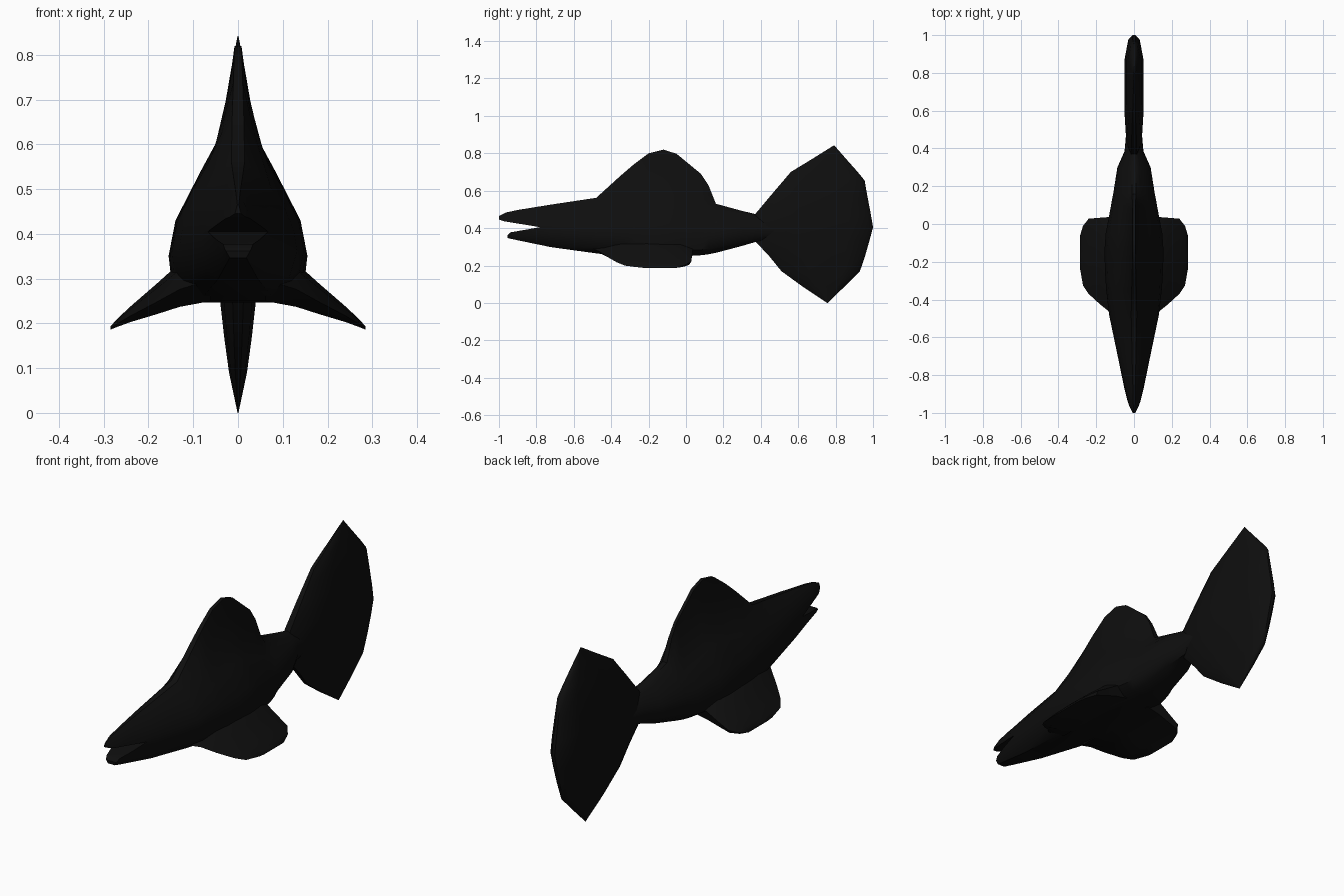
import bpy, bmesh, math

if "Cube" in bpy.data.objects:
    bpy.data.objects.remove(bpy.data.objects["Cube"])

black = bpy.data.materials.new("soft_black")
black.diffuse_color = (0.0045, 0.0045, 0.0045, 1)
black.use_nodes = True
black.node_tree.nodes["Principled BSDF"].inputs["Base Color"].default_value = black.diffuse_color


def loft(name, rings):
    """Skin a list of closed rings that share one point count."""
    bm = bmesh.new()
    vr = [[bm.verts.new(p) for p in r] for r in rings]
    n = len(vr[0])
    for a, b in zip(vr, vr[1:]):
        for i in range(n):
            j = (i + 1) % n
            bm.faces.new((a[i], a[j], b[j], b[i]))
    bm.faces.new(vr[0])
    bm.faces.new(vr[-1])
    bmesh.ops.remove_doubles(bm, verts=bm.verts, dist=0.0005)
    bmesh.ops.recalc_face_normals(bm, faces=bm.faces)
    me = bpy.data.meshes.new(name)
    bm.to_mesh(me)
    bm.free()
    me.materials.append(black)
    ob = bpy.data.objects.new(name, me)
    bpy.context.collection.objects.link(ob)
    return ob


def smooth(ob, deg=40):
    bpy.ops.object.select_all(action='DESELECT')
    ob.select_set(True)
    bpy.context.view_layer.objects.active = ob
    bpy.ops.object.shade_smooth_by_angle(angle=math.radians(deg))


# body cross-sections: half width against height, round and back-fin versions
ROUND = [(.55, 0), (.85, .12), (1, .34), (.95, .5), (.82, .66), (.6, .8), (.35, .92), (.12, 1)]
FINNED = [(.6, 0), (.95, .06), (1, .18), (.9, .32), (.54, .51), (.32, .62), (.13, .84), (.05, 1)]


def section(y, zb, zt, w, d):
    half = []
    for (xr, ur), (xf, uf) in zip(ROUND, FINNED):
        x, u = xr + (xf - xr) * d, ur + (uf - ur) * d
        half.append((x * w, y, zb + u * (zt - zb)))
    return half + [(-x, yy, z) for x, yy, z in reversed(half)]


# body: y, bottom, top, half width, back-fin amount
body = loft("body", [section(*s) for s in (
    (-1.0, .355, .465, .012, 0), (-.96, .348, .484, .032, 0),
    (-.90, .335, .497, .045, 0), (-.72, .298, .526, .082, 0),
    (-.48, .265, .562, .132, .1), (-.35, .25, .68, .147, .5),
    (-.28, .247, .74, .152, .75), (-.20, .247, .80, .155, .95),
    (-.12, .247, .82, .155, 1), (-.05, .247, .797, .15, 1),
    (.08, .255, .69, .125, .9), (.12, .26, .63, .118, .7),
    (.16, .268, .53, .11, .2), (.30, .305, .492, .088, 0),
    (.385, .33, .472, .05, 0), (.50, .35, .455, .04, 0))])

# mouth opening between the jaws
gap = [(-.78, .405), (-.975, .437), (-1.05, .462), (-1.05, .25),
       (-.94, .25), (-.955, .362), (-.94, .377)]
cutter = loft("mouth_cutter", [[(x, y, z) for y, z in gap] for x in (-.3, .3)])
cutter.hide_render = True
mod = body.modifiers.new("mouth", 'BOOLEAN')
mod.operation = 'DIFFERENCE'
mod.solver = 'EXACT'
mod.object = cutter
bpy.context.view_layer.objects.active = body
bpy.ops.object.modifier_apply(modifier=mod.name)
bpy.data.objects.remove(cutter)
smooth(body)

# side fins: x, front y, back y, top, bottom
FIN = [(.06, -.53, .04, .37, .25), (.13, -.465, .037, .335, .237),
       (.18, -.425, .033, .29, .221), (.24, -.37, .028, .238, .203),
       (.27, -.325, -.01, .21, .192), (.285, -.24, -.06, .193, .186)]
for side, sx in (("left", -1), ("right", 1)):
    rings = []
    for x, y0, y1, zt, zb in FIN:
        L, zm = y1 - y0, (zt + zb) / 2
        rings.append([(sx * x, y0 + L * f, z) for f, z in (
            (0, zb + (zt - zb) * .4), (.22, zt - (zt - zb) * .15), (.5, zt), (.85, zt - (zt - zb) * .1),
            (1, zm), (.97, zb), (.5, zb), (.18, zb))])
    smooth(loft(side + "_fin", rings))

# tail: height, front y, back y, half thickness
TAIL = [(0, .755, .758, .001), (.09, .62, .85, .02), (.17, .51, .93, .031),
        (.25, .445, .957, .04), (.33, .37, .98, .048), (.405, .36, 1, .05),
        (.475, .37, .988, .05), (.58, .458, .968, .042), (.655, .522, .955, .033),
        (.70, .56, .918, .027), (.77, .675, .856, .015), (.842, .79, .793, .001)]
rings = []
for z, y0, y1, t in TAIL:
    L = y1 - y0
    half = [(t * k, y0 + L * f, z) for k, f in (
        (.3, 0), (.8, .1), (1, .35), (1, .8), (.6, .965), (.15, 1))]
    rings.append(half + [(-x, y, zz) for x, y, zz in reversed(half)])
smooth(loft("tail_fin", rings))
